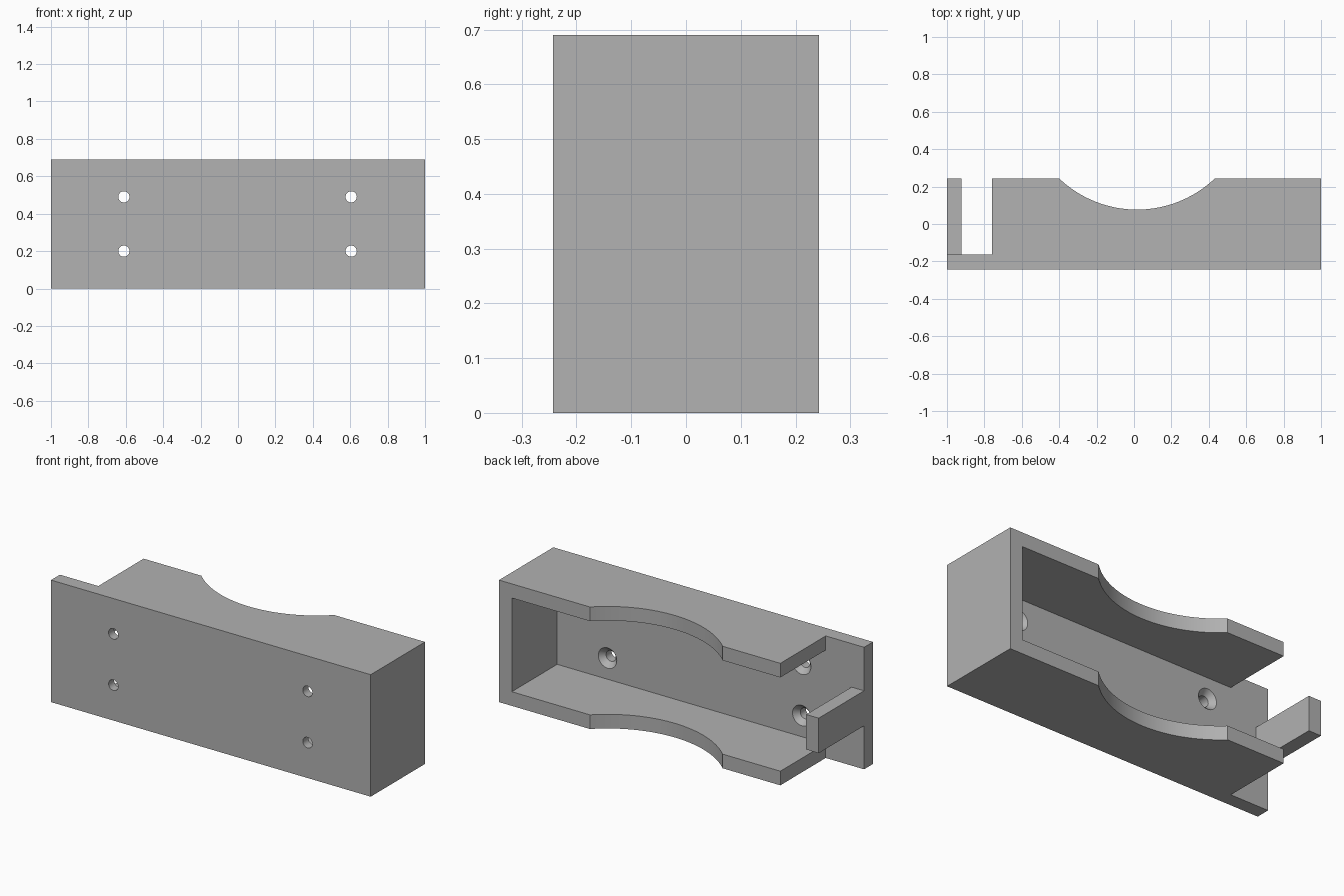
import bpy, bmesh, math
from mathutils import Matrix, Vector

if "Cube" in bpy.data.objects:
    bpy.data.objects.remove(bpy.data.objects["Cube"])

HALF_Y, HEIGHT, WALL = 0.2425, 0.69, 0.08
FLOOR_Y = -0.163          # inner surface of the mounting plate

gray = bpy.data.materials.new("gray")
gray.diffuse_color = (0.445, 0.445, 0.445, 1)
gray.use_nodes = True
gray.node_tree.nodes["Principled BSDF"].inputs["Base Color"].default_value = gray.diffuse_color


def finish(name, bm):
    bmesh.ops.recalc_face_normals(bm, faces=bm.faces[:])
    mesh = bpy.data.meshes.new(name)
    bm.to_mesh(mesh)
    bm.free()
    mesh.materials.append(gray)
    ob = bpy.data.objects.new(name, mesh)
    bpy.context.collection.objects.link(ob)
    return ob


def box(name, lo, hi):
    lo, hi = Vector(lo), Vector(hi)
    bm = bmesh.new()
    bmesh.ops.create_cube(bm, size=1, matrix=Matrix.Translation((lo + hi) / 2)
                          @ Matrix.Diagonal((*(hi - lo), 1)))
    return finish(name, bm)


def screw_cutter(name, x, z, sides=32):
    # Straight shank that opens into a cone at the inner plate surface
    rings = [(-0.30, 0.03), (FLOOR_Y - 0.03, 0.03), (FLOOR_Y + 0.01, 0.067)]
    bm = bmesh.new()
    loops = [[bm.verts.new((x + r * math.cos(math.tau * i / sides), y,
                            z + r * math.sin(math.tau * i / sides)))
              for i in range(sides)] for y, r in rings]
    for a, b in zip(loops, loops[1:]):
        for i in range(sides):
            j = (i + 1) % sides
            bm.faces.new((a[i], a[j], b[j], b[i]))
    bm.faces.new(loops[0])
    bm.faces.new(loops[-1])
    return finish(name, bm)


# Bracket outline seen from above: plate, notched shelf, slot and end tab
cx, half, low = 0.016, 0.415, 0.077
sag = HALF_Y - low
radius = (half ** 2 + sag ** 2) / (2 * sag)
sweep = math.asin(half / radius)
arc = [(cx + radius * math.sin(a), low + radius * (1 - math.cos(a)))
       for a in (sweep * (1 - i / 20) for i in range(41))]
outline = [(-1, -HALF_Y), (1, -HALF_Y), (1, HALF_Y), *arc,
           (-0.76, HALF_Y), (-0.76, FLOOR_Y), (-0.922, FLOOR_Y),
           (-0.922, HALF_Y), (-1, HALF_Y)]
bm = bmesh.new()
base = bm.faces.new([bm.verts.new((x, y, 0)) for x, y in outline])
top = bmesh.ops.extrude_face_region(bm, geom=[base])["geom"]
bmesh.ops.translate(bm, vec=(0, 0, HEIGHT),
                    verts=[v for v in top if isinstance(v, bmesh.types.BMVert)])
bracket = finish("bracket", bm)

# Cutters: open cavity, trims above and below the tab, countersunk screw holes
cutters = [
    box("cavity_cutter", (-0.84, FLOOR_Y, WALL), (1 - WALL, 0.4, HEIGHT - WALL)),
    box("tab_trim_low", (-1.1, FLOOR_Y, -0.1), (-0.85, 0.4, 0.246)),
    box("tab_trim_high", (-1.1, FLOOR_Y, 0.444), (-0.85, 0.4, 0.8)),
]
cutters += [screw_cutter("screw_hole_cutter", x, z)
            for x in (-0.61, 0.605) for z in (0.2, 0.49)]
for c in cutters:
    c.hide_render = True
    c.hide_set(True)
    mod = bracket.modifiers.new(c.name, 'BOOLEAN')
    mod.operation, mod.solver, mod.object = 'DIFFERENCE', 'EXACT', c

# Apply the cuts, then smooth the curved faces and keep hard edges
bpy.context.view_layer.objects.active = bracket
bracket.select_set(True)
for m in list(bracket.modifiers):
    bpy.ops.object.modifier_apply(modifier=m.name)
for c in cutters:
    bpy.data.objects.remove(c)
bpy.ops.object.shade_smooth_by_angle(angle=math.radians(25))
